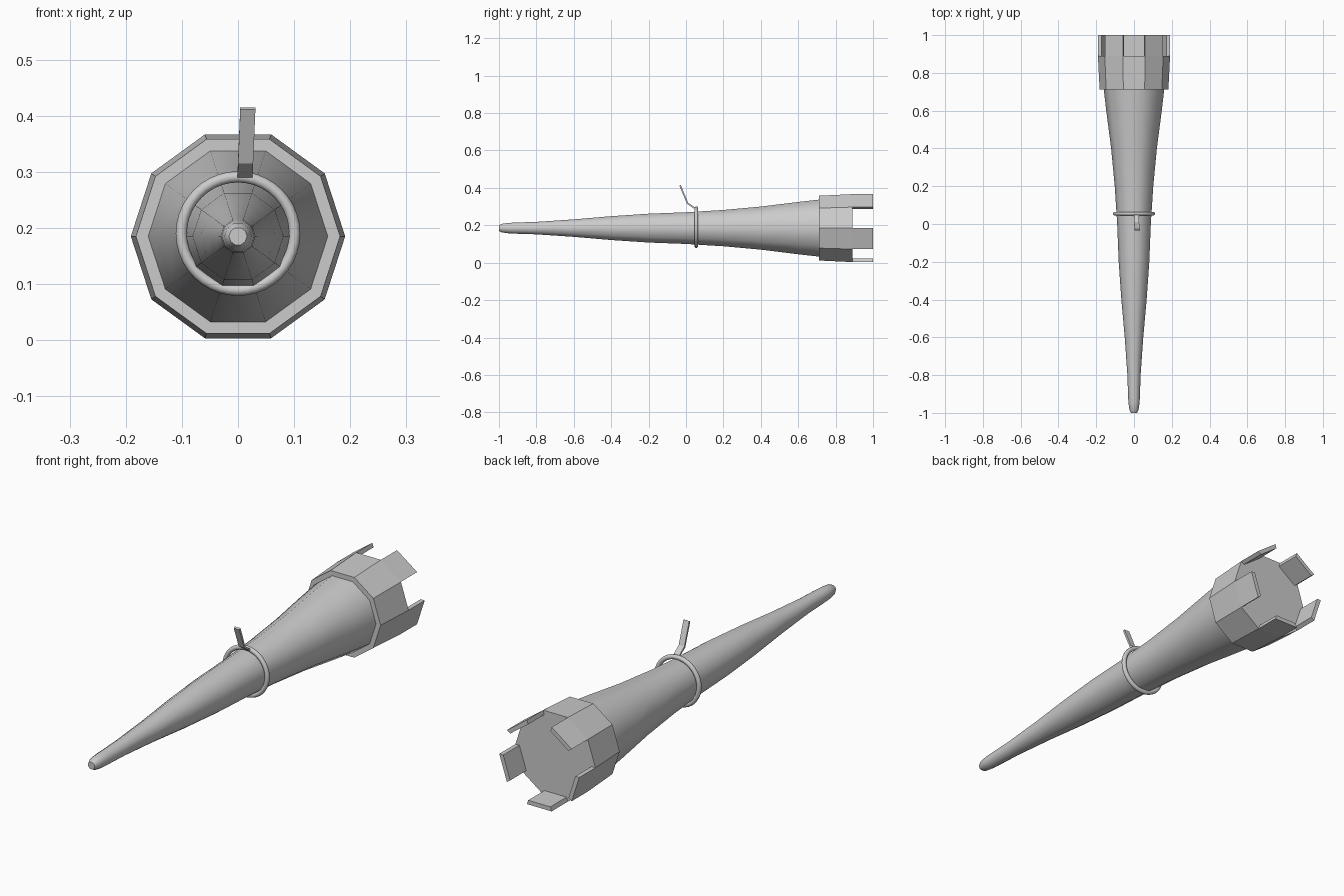
import bpy
import bmesh
from math import cos, sin, pi, radians
from mathutils import Vector

if "Cube" in bpy.data.objects:
    bpy.data.objects.remove(bpy.data.objects["Cube"])

AXIS_Z = 0.185
SIDES = 10

grey = bpy.data.materials.new("plain_grey")
grey.use_nodes = True
grey.diffuse_color = (0.6, 0.6, 0.6, 1)
grey.node_tree.nodes["Principled BSDF"].inputs["Base Color"].default_value = (0.6, 0.6, 0.6, 1)


def finish(name, bm, smooth=None):
    bmesh.ops.recalc_face_normals(bm, faces=bm.faces)
    mesh = bpy.data.meshes.new(name)
    bm.to_mesh(mesh)
    bm.free()
    mesh.materials.append(grey)
    obj = bpy.data.objects.new(name, mesh)
    bpy.context.collection.objects.link(obj)
    if smooth:
        bpy.ops.object.select_all(action="DESELECT")
        obj.select_set(True)
        bpy.context.view_layer.objects.active = obj
        bpy.ops.object.shade_smooth_by_angle(angle=radians(smooth))
    return obj


def point(radius, step, y):
    a = 2 * pi * step / SIDES
    return Vector((radius * cos(a), y, AXIS_Z + radius * sin(a)))


def loft(bm, rings):
    """Skin a list of vertex rings and cap both ends."""
    loops = [[bm.verts.new(p) for p in ring] for ring in rings]
    for a, b in zip(loops, loops[1:]):
        for i in range(len(a)):
            j = (i + 1) % len(a)
            bm.faces.new((a[i], a[j], b[j], b[i]))
    bm.faces.new(loops[0])
    bm.faces.new(loops[-1])


def turned(name, profile, smooth=None):
    bm = bmesh.new()
    loft(bm, [[point(r, i, y) for i in range(SIDES)] for y, r in profile])
    return finish(name, bm, smooth)


# Long tapering body with a blunt rounded tip
turned("tapered_body", [
    (-1.0, 0.016), (-0.985, 0.024), (-0.95, 0.029), (-0.92, 0.031), (-0.8, 0.035),
    (-0.6, 0.049), (-0.4, 0.067), (-0.2, 0.081), (0.0, 0.089), (0.2, 0.102),
    (0.4, 0.121), (0.6, 0.147), (0.72, 0.161)], smooth=40)

# Faceted collar closed at the back
turned("collar", [(0.712, 0.182), (0.89, 0.191)])

# Plates standing behind every second side of the collar
bm = bmesh.new()
for k in range(1, SIDES, 2):
    loft(bm, [[point(0.191, k, y), point(0.191, k + 1, y),
               point(0.172, k + 1, y), point(0.172, k, y)] for y in (0.89, 1.0)])
finish("collar_teeth", bm)

# Loose ring around the body
bpy.ops.mesh.primitive_torus_add(
    major_radius=0.101, minor_radius=0.010, major_segments=40, minor_segments=10,
    location=(0, 0.055, 0.19), rotation=(pi / 2, 0, 0))
ring = bpy.context.object
ring.name = "loose_ring"
ring.data.materials.append(grey)
bpy.ops.object.shade_smooth_by_angle(angle=radians(60))

# Bent strip rising from the ring
bm = bmesh.new()
path = [(0.0125, 0.045, 0.293), (0.0135, 0.008, 0.318), (0.0175, -0.031, 0.413)]
offsets = [(0.002, 0.003), (0.003, 0.003), (0.004, 0.002)]
loft(bm, [[Vector((x + sx * 0.0135, y + sy * dy, z + sy * dz))
           for sx, sy in ((-1, -1), (1, -1), (1, 1), (-1, 1))]
          for (x, y, z), (dy, dz) in zip(path, offsets)])
finish("bent_strip", bm)
